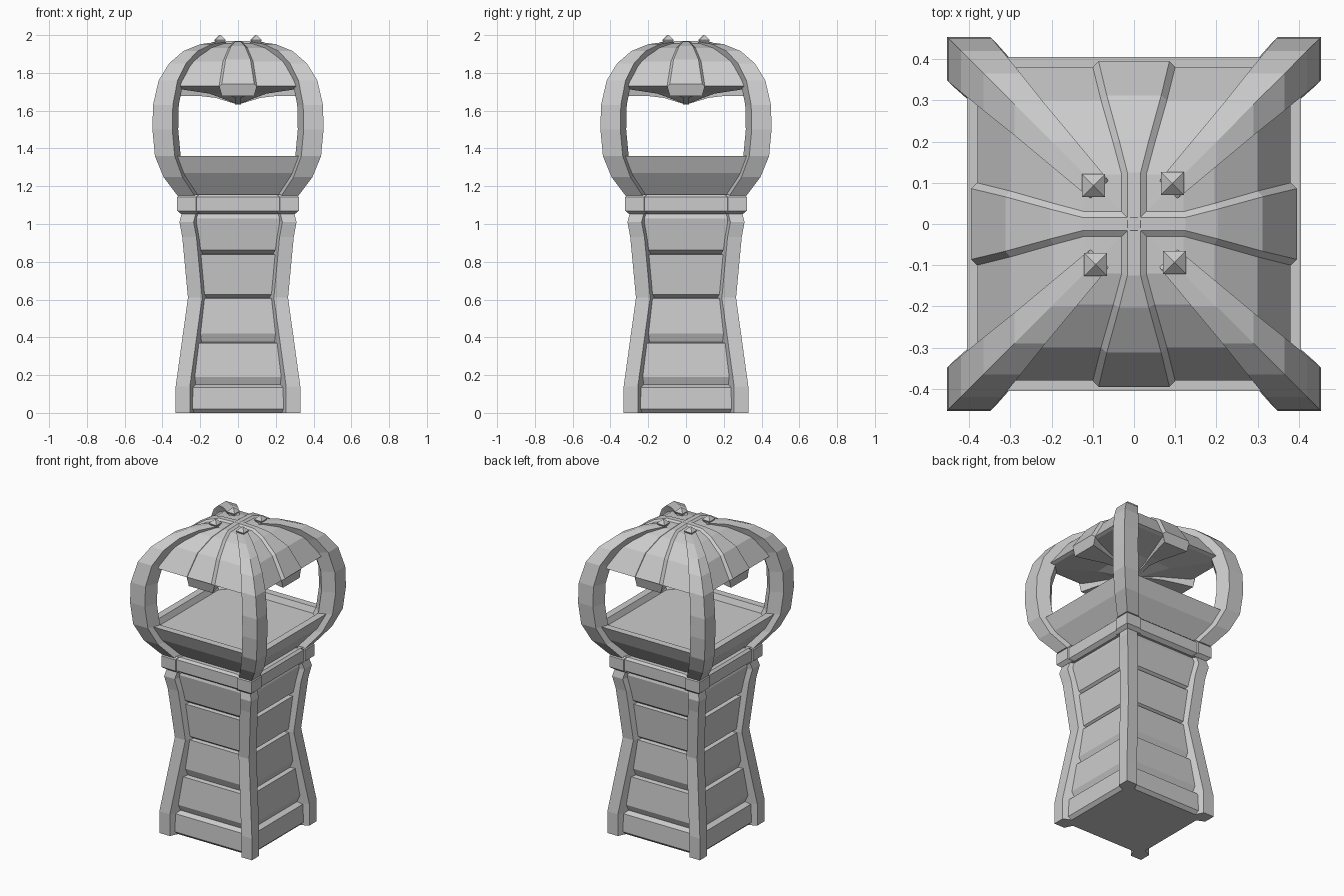
import bpy, bmesh, math
from mathutils import Matrix

if "Cube" in bpy.data.objects:
    bpy.data.objects.remove(bpy.data.objects["Cube"])

stone = bpy.data.materials.new("stone_grey")
stone.use_nodes = True
GREY = (0.6, 0.6, 0.6, 1)
stone.diffuse_color = GREY
stone.node_tree.nodes["Principled BSDF"].inputs["Base Color"].default_value = GREY


def loft(name, rings, quarter_turns=1):
    """Skin a series of rings, cap both ends, repeat round the z axis."""
    bm = bmesh.new()
    loops = [[bm.verts.new(p) for p in ring] for ring in rings]
    n = len(rings[0])
    for a, b in zip(loops, loops[1:]):
        for i in range(n):
            j = (i + 1) % n
            bm.faces.new((a[i], a[j], b[j], b[i]))
    bm.faces.new(loops[0][::-1])
    bm.faces.new(loops[-1])
    bmesh.ops.recalc_face_normals(bm, faces=bm.faces)
    original = bm.faces[:] + bm.edges[:] + bm.verts[:]
    for k in range(1, quarter_turns):
        copy = bmesh.ops.duplicate(bm, geom=original)["geom"]
        verts = [v for v in copy if isinstance(v, bmesh.types.BMVert)]
        bmesh.ops.rotate(bm, verts=verts, cent=(0, 0, 0),
                         matrix=Matrix.Rotation(k * math.pi / 2, 3, 'Z'))
    mesh = bpy.data.meshes.new(name)
    bm.to_mesh(mesh)
    bm.free()
    mesh.materials.append(stone)
    obj = bpy.data.objects.new(name, mesh)
    bpy.context.collection.objects.link(obj)
    return obj


def square(r, z, cx=0, cy=0):
    return [(cx + sx * r, cy + sy * r, z)
            for sx, sy in ((-1, -1), (1, -1), (1, 1), (-1, 1))]


def stack(name, profile):
    return loft(name, [square(r, z) for r, z in profile])


def corner_section(o, z, w, inset, depth, drop=0):
    """Right-angled outer corner with chamfered inner sides."""
    a, b = o - w - inset, o - depth
    return [(o, o, z), (o - w, o, z), (a, b, z - drop),
            (b, a, z - drop), (o, o - w, z)]


# Tower walls: boards with a flat top ledge and a bevelled lower edge
stack("tower_boards", [
    (0.28, 0), (0.3, 0.02), (0.295, 0.135), (0.265, 0.15), (0.282, 0.19),
    (0.264, 0.37), (0.235, 0.374), (0.253, 0.42), (0.238, 0.606),
    (0.212, 0.61), (0.236, 0.628), (0.254, 0.838), (0.23, 0.842),
    (0.255, 0.862), (0.283, 1.03), (0.27, 1.07)])

# Corner posts of the tower
posts = [(0.33, 0), (0.33, 0.14), (0.265, 0.61), (0.295, 0.93),
         (0.31, 1.01), (0.295, 1.07)]
loft("corner_posts",
     [corner_section(o, z, 0.075, 0.033, 0.07) for o, z in posts], 4)

# Ledge with slightly thicker corner blocks
stack("ledge", [(0.29, 1.052), (0.314, 1.07), (0.314, 1.142), (0.3, 1.155)])
block = [(0.3, 1.052), (0.322, 1.07), (0.322, 1.142), (0.308, 1.157)]
loft("ledge_corners",
     [corner_section(o, z, 0.1, 0.02, 0.05) for o, z in block], 4)

# Flared balcony tray
stack("balcony_tray", [(0.27, 1.15), (0.365, 1.27), (0.405, 1.36),
                       (0.36, 1.36), (0.345, 1.325)])

# Curved corner ribs that carry the roof: outer position, height, width, drop
arch = [(0.32, 1.15, 0.09, 0), (0.395, 1.25, 0.1, 0), (0.44, 1.36, 0.105, 0),
        (0.453, 1.5, 0.105, 0), (0.45, 1.63, 0.105, 0),
        (0.42, 1.76, 0.1, 0.01), (0.365, 1.85, 0.09, 0.025),
        (0.29, 1.915, 0.075, 0.04), (0.2, 1.952, 0.06, 0.05),
        (0.11, 1.964, 0.045, 0.05)]
loft("arched_ribs",
     [corner_section(o, z, w, 0.3 * w, 0.75 * w, d) for o, z, w, d in arch], 4)

# Domed roof with a sharp eave and a shallow pointed underside
dome = [(0.12, 1.955), (0.195, 1.932), (0.3, 1.86), (0.38, 1.73)]
stack("roof", [(0.002, 1.96)] + dome + [(0.36, 1.722), (0.15, 1.69),
                                        (0.002, 1.634)])

# Deep roof beams that flare toward the eaves and show above and below
beams = []
for (r, z), half, low in zip([(0, 1.96)] + dome,
                             (0.03, 0.03, 0.05, 0.08, 0.1),
                             (1.632, 1.668, 1.677, 1.677, 1.677)):
    out = 0.04 * r
    beams.append([(0.015 - half, r, low), (-half, r, z),
                  (0.014 - half, r + out, z + 0.01),
                  (half - 0.014, r + out, z + 0.01),
                  (half, r, z), (half - 0.015, r, low)])
loft("roof_beams", beams, 4)

# Small pointed studs on the roof
loft("roof_studs", [square(r, z, 0.093, 0.098) for r, z in
                    ((0.018, 1.955), (0.028, 1.975), (0.001, 2.0))], 4)
